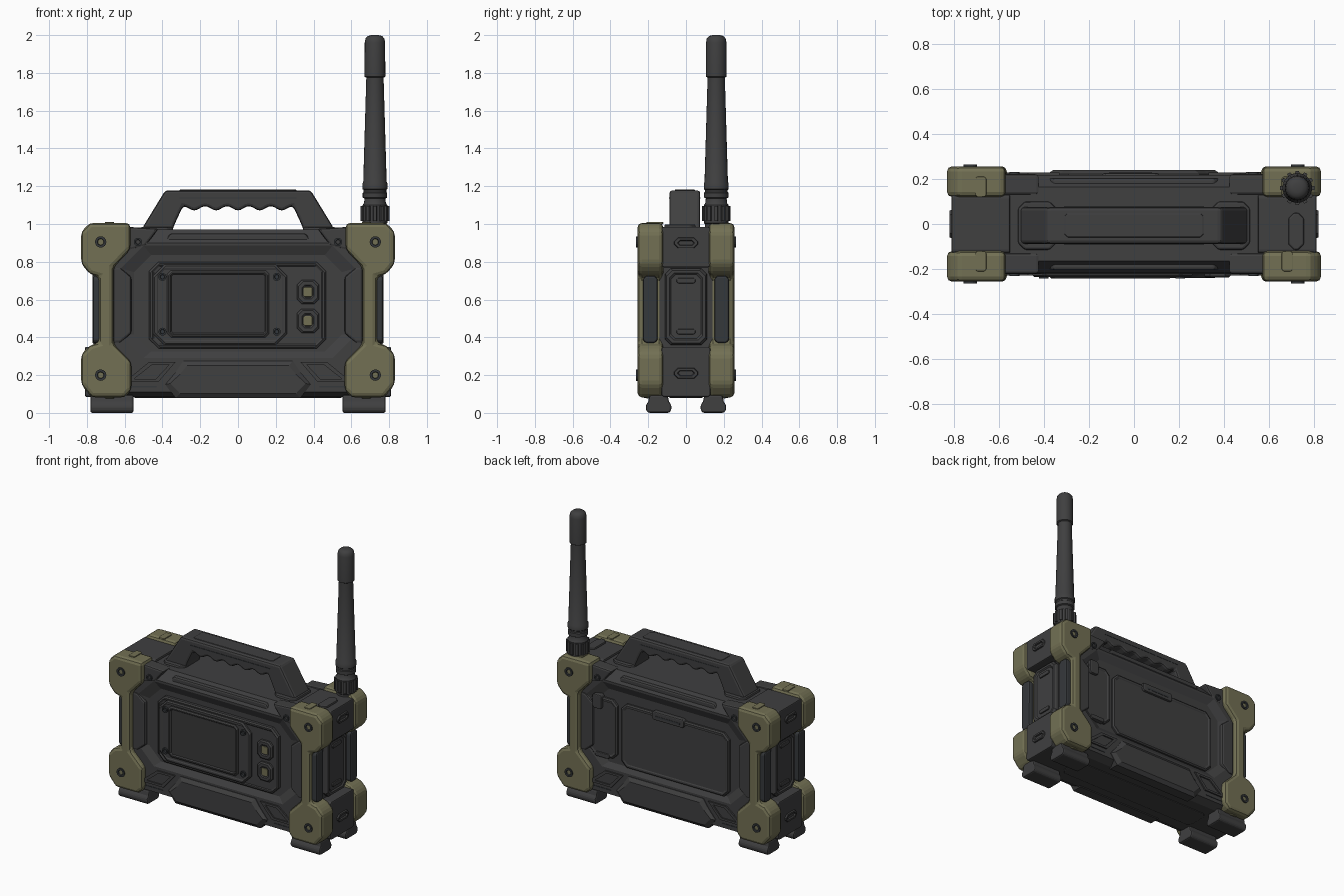
import bpy, bmesh, math

if "Cube" in bpy.data.objects:
    bpy.data.objects.remove(bpy.data.objects["Cube"])

def material(name, c):
    m = bpy.data.materials.new(name)
    m.diffuse_color = (*c, 1)
    m.use_nodes = True
    m.node_tree.nodes["Principled BSDF"].inputs["Base Color"].default_value = m.diffuse_color
    return m

DARK = material("charcoal_plastic", (0.050, 0.050, 0.051))
OLIVE = material("olive_guard", (0.170, 0.163, 0.088))
SLATE = material("slate_rubber", (0.036, 0.040, 0.044))
SCREEN = material("screen_grey", (0.040, 0.040, 0.041))

def finish(name, bm, mat, bevel=0, smooth=False):
    bmesh.ops.recalc_face_normals(bm, faces=bm.faces[:])
    me = bpy.data.meshes.new(name)
    bm.to_mesh(me)
    bm.free()
    me.materials.append(mat)
    ob = bpy.data.objects.new(name, me)
    bpy.context.collection.objects.link(ob)
    if smooth:
        for p in me.polygons:
            p.use_smooth = True
        me.set_sharp_from_angle(angle=math.radians(35))
    if bevel:
        b = ob.modifiers.new("bevel", 'BEVEL')
        b.width, b.segments, b.limit_method = bevel, 2, 'ANGLE'
        b.angle_limit = math.radians(25)
    return ob

def place(axis, p, d):
    return {'x': (d, p[0], p[1]), 'y': (p[0], d, p[1]), 'z': (p[0], p[1], d)}[axis]

def loft(name, axis, rings, mat, bevel=0, smooth=False):
    """Skin a list of (outline, depth) rings with equal point counts, capped."""
    bm = bmesh.new()
    vs = [[bm.verts.new(place(axis, p, d)) for p in pts] for pts, d in rings]
    n = len(vs[0])
    for a, b in zip(vs, vs[1:]):
        for i in range(n):
            bm.faces.new((a[i], a[(i + 1) % n], b[(i + 1) % n], b[i]))
    bm.faces.new(vs[0])
    bm.faces.new(vs[-1])
    return finish(name, bm, mat, bevel, smooth)

def prism(name, axis, pts, a, b, mat, bevel=0):
    return loft(name, axis, [(pts, a), (pts, b)], mat, bevel)

def octa(u0, u1, v0, v1, c):
    return [(u0 + c, v0), (u1 - c, v0), (u1, v0 + c), (u1, v1 - c),
            (u1 - c, v1), (u0 + c, v1), (u0, v1 - c), (u0, v0 + c)]

def circle(u, v, r, n=24):
    return [(u + r * math.cos(2 * math.pi * i / n), v + r * math.sin(2 * math.pi * i / n)) for i in range(n)]

def mir(pts, s):
    return [(s * u, v) for u, v in pts]

def screw(name, x, z, y0, y1, r):
    ym = y0 + (y1 - y0) * 0.5
    loft(name, 'y', [(circle(x, z, r, 16), y0), (circle(x, z, r, 16), y1),
                     (circle(x, z, r * .6, 16), y1), (circle(x, z, r * .5, 16), ym)], SLATE)

# Main shell: chamfered outside, sloped recess on front and back
outer = octa(-.67, .67, .085, .97, .04)
face = octa(-.66, .66, .11, .90, .06)
rim = octa(-.62, .62, .29, .885, .12)
floor = octa(-.55, .55, .325, .835, .09)
loft("main_shell", 'y', [(floor, -.195), (rim, -.218), (face, -.218), (outer, -.165),
                         (outer, .165), (face, .218), (rim, .218), (floor, .195)], DARK)

# Side core blocks
for s, side in ((-1, "left"), (1, "right")):
    a, b = s * .55, s * .81
    for nm, z0, z1 in (("upper", .77, .985), ("lower", .085, .35)):
        prism(f"{side}_{nm}_core", 'x', octa(-.13, .13, z0, z1, .01), a, b, DARK, .02)
        zc = .9 if z0 > .5 else .21
        loft(f"{side}_{nm}_slot", 'x', [(octa(-.065, .065, zc - .03, zc + .03, .02), s * .80),
             (octa(-.06, .06, zc - .026, zc + .026, .02), s * .82),
             (octa(-.045, .045, zc - .014, zc + .014, .012), s * .82),
             (octa(-.04, .04, zc - .011, zc + .011, .01), s * .81)], DARK)
    prism(f"{side}_mid_core", 'x', octa(-.14, .14, .34, .78, .01), a, s * .735, DARK)
    # Side access cover with two tabs
    loft(f"{side}_cover", 'x', [(octa(-.11, .11, .36, .765, .03), s * .73),
         (octa(-.11, .11, .36, .765, .03), s * .755), (octa(-.102, .102, .37, .755, .03), s * .77),
         (octa(-.088, .088, .385, .74, .025), s * .77), (octa(-.08, .08, .393, .732, .025), s * .762)], DARK)
    for z in (.43, .70):
        prism(f"{side}_cover_tab", 'x', octa(-.05, .05, z - .014, z + .014, .008), s * .755, s * .771, DARK, .004)

# Corner guards, screws, rubber bars, feet: four-way repeats
guard = [(.57, 1.005), (.785, 1.005), (.83, .96), (.83, .79), (.785, .735), (.735, .72),
         (.735, .372), (.785, .357), (.83, .31), (.83, .15), (.775, .082), (.60, .082),
         (.565, .12), (.565, .27), (.66, .365), (.66, .77), (.57, .865)]
foot = [(-.048, .095), (.048, .095), (.055, .06), (.068, .04), (.068, .015), (.055, 0),
        (-.055, 0), (-.068, .015), (-.068, .04), (-.055, .06)]
for sx, side in ((-1, "left"), (1, "right")):
    for sy, end in ((-1, "front"), (1, "back")):
        tag = f"{end}_{side}"
        prism(f"{tag}_guard", 'y', mir(guard, sx), sy * .12, sy * .256, OLIVE, .022)
        for z in (.905, .20):
            screw(f"{tag}_guard_screw", sx * .727, z, sy * .245, sy * .264, .03)
        for zt, zb in ((1.0, 1.011), (.085, .077)):
            prism(f"{tag}_guard_clip", 'z', octa(sx * .68 - .024, sx * .68 + .024, sy * .165 - .045,
                  sy * .165 + .045, .008), zt, zb, OLIVE, .003)
        bar = mir(octa(.15, .228, .37, .725, .015), sy)
        prism(f"{tag}_side_bar", 'x', bar, sx * .72, sx * .768, SLATE, .01)
        ft = [(sy * .145 + p, z) for p, z in foot]
        prism(f"{tag}_foot", 'x', ft, sx * .553, sx * .782, DARK, .015)
        # Shoulder boss with small screw
        boss = [(.42, .975), (.60, .985), (.66, .95), (.66, .80), (.58, .86), (.49, .885)]
        prism(f"{tag}_shoulder", 'y', mir(boss, sx), sy * .13, sy * .222, DARK, .012)
        screw(f"{tag}_shoulder_screw", sx * .53, .905, sy * .21, sy * .23, .022)
        # Sloped ledge beside the recess
        led = [(.565, .72), (.625, .77), (.66, .77), (.66, .37), (.625, .37), (.565, .42)]
        prism(f"{tag}_side_ledge", 'y', mir(led, sx), sy * .18, sy * .226, DARK, .012)
        # Lower angled vent pad
        pad = [(.33, .27), (.47, .27), (.60, .165), (.42, .165)]
        small = [(.365, .255), (.455, .255), (.55, .18), (.435, .18)]
        loft(f"{tag}_vent_pad", 'y', [(mir(pad, sx), sy * .20), (mir(pad, sx), sy * .228),
             (mir(small, sx), sy * .228), (mir(small, sx), sy * .219)], DARK)
        # Grooved line next to the bumper
        prism(f"{tag}_trim", 'y', octa(sx * .50 - .07, sx * .50 + .07, .135, .142, .002), sy * .20, sy * .221, SLATE)

# Bottom bumpers and top ridges on both faces
for sy, end in ((-1, "front"), (1, "back")):
    bump = [(-.29, .275), (.29, .275), (.33, .215), (.385, .15), (.33, .078), (-.33, .078), (-.385, .15), (-.33, .215)]
    inner = [(u * .93, .175 + (v - .175) * .75) for u, v in bump]
    loft(f"{end}_bumper", 'y', [(bump, sy * .15), (bump, sy * .222), (inner, sy * .24)], DARK)
    ridge = [(-.40, .885), (.40, .885), (.36, .95), (-.36, .95)]
    prism(f"{end}_top_ridge", 'y', ridge, sy * .15, sy * .205, DARK, .012)
    for x in (-.24, .24):
        prism(f"{end}_ridge_groove", 'y', octa(x - .07, x + .07, .90, .908, .002), sy * .19, sy * .209, SLATE)
prism("belly_plate", 'z', octa(-.55, .55, -.09, .09, .03), .10, .078, DARK, .008)

# Front control panel, display and buttons
def framed(name, y, u0, u1, v0, v1, c, lip, depth, mat=DARK, base=.19):
    s = 1 if y > 0 else -1
    o, e = octa(u0, u1, v0, v1, c), octa(u0 + .008, u1 - .008, v0 + .008, v1 - .008, c)
    i = octa(u0 + lip, u1 - lip, v0 + lip, v1 - lip, c * .6)
    j = octa(u0 + lip + .006, u1 - lip - .006, v0 + lip + .006, v1 - lip - .006, c * .6)
    loft(name, 'y', [(o, s * base), (o, y - s * .008), (e, y), (i, y), (j, y - s * depth)], mat)

framed("control_panel", -.222, -.47, .465, .34, .80, .05, .018, .005)
framed("display_bezel", -.236, -.45, .26, .36, .785, .06, .02, .004)
framed("display_frame", -.243, -.375, .165, .40, .755, .02, .016, .010)
prism("display_screen", 'y', octa(-.353, .143, .422, .733, .008), -.22, -.2345, SCREEN)
for x in (-.40, .205):
    for z in (.43, .72):
        screw("bezel_screw", x, z, -.225, -.243, .021)
for z in (.64, .487):
    framed("button_surround", -.238, .312, .428, z - .064, z + .064, .025, .026, .006)
    prism("button_key", 'y', octa(.346, .394, z - .026, z + .026, .006), -.22, -.238, OLIVE, .004)

# Back battery door, hatch and latches
framed("back_door", .215, -.48, .355, .325, .77, .04, .02, .004)
prism("door_latch", 'y', octa(-.14, .11, .725, .785, .012), .19, .226, DARK, .008)
prism("door_latch_groove", 'y', octa(-.11, .08, .745, .757, .004), .19, .228, SLATE)
framed("back_hatch", .217, .385, .60, .36, .77, .035, .018, .004)
prism("hatch_latch", 'y', octa(.495, .565, .69, .79, .01), .19, .232, DARK, .008)
prism("hatch_lower_hinge", 'y', octa(.44, .55, .355, .385, .008), .19, .225, DARK, .005)

# Carry handle with finger grooves under the grip
under = [(.29 - .58 * i / 40, 1.083 + .011 * math.cos(2 * math.pi * 5 * i / 40)) for i in range(41)]
arch = [(-.35, .96), (-.51, .96), (-.50, .99), (-.385, 1.178), (.385, 1.178), (.50, .99), (.51, .96),
        (.35, .96), (.335, 1.0), (.305, 1.065)] + under + [(-.305, 1.065), (-.335, 1.0)]
h = prism("carry_handle", 'y', arch, -.088, .075, DARK, .018)
h.modifiers["bevel"].angle_limit = math.radians(45)
prism("grip_top", 'z', octa(-.31, .31, -.06, .048, .015), 1.17, 1.183, DARK, .006)
for sy in (-1, 1):
    prism("handle_groove", 'y', octa(-.31, .31, 1.135, 1.141, .002), -.007, -.007 + sy * .084, SLATE)
for s in (-1, 1):
    prism("handle_base", 'z', octa(s * .43 - .085, s * .43 + .085, -.115, .10, .03), .955, .985, DARK, .01)
prism("top_button", 'z', octa(.685, .755, -.115, .05, .025), .97, .998, DARK, .008)

# Antenna: knurled base, collar, tapered mast and rounded tip
AX, AY = .725, .16
prof = [(.06, .97), (.06, 1.0), (.066, 1.005), (.066, 1.10), (.058, 1.11), (.055, 1.135), (.065, 1.14),
        (.065, 1.165), (.060, 1.17), (.060, 1.18), (.066, 1.185), (.066, 1.215), (.062, 1.222),
        (.046, 1.765), (.046, 1.775), (.055, 1.78), (.054, 1.96), (.050, 1.982), (.038, 1.995), (.02, 2.0)]
loft("antenna", 'z', [(circle(AX, AY, r), z) for r, z in prof], DARK, smooth=True)
for i in range(12):
    a = 2 * math.pi * i / 12
    c, s = math.cos(a), math.sin(a)
    rib = [(AX + c * r - s * w, AY + s * r + c * w) for r, w in ((.055, -.011), (.076, -.008), (.076, .008), (.055, .011))]
    prism("antenna_knob_rib", 'z', rib, 1.015, 1.095, DARK)
